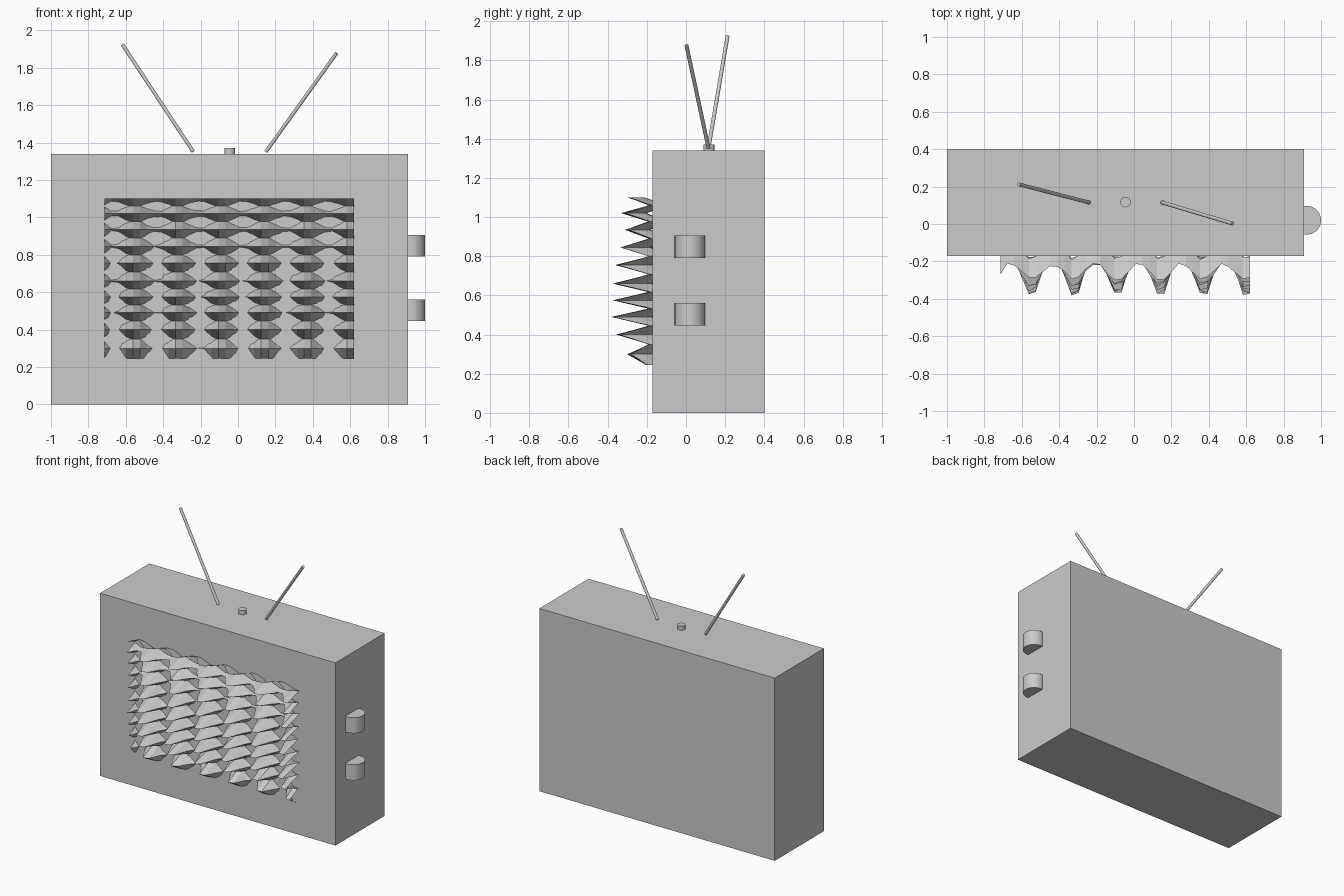
import bpy, bmesh, math, random
from mathutils import Vector

if "Cube" in bpy.data.objects:
    bpy.data.objects.remove(bpy.data.objects["Cube"])

random.seed(4)
FRONT = -0.17


def box(name, lo, hi):
    bpy.ops.mesh.primitive_cube_add(size=1, location=[(a + b) / 2 for a, b in zip(lo, hi)])
    ob = bpy.context.object
    ob.name = name
    ob.scale = [b - a for a, b in zip(lo, hi)]
    return ob


def rod(name, start, end, radius, sides):
    a, b = Vector(start), Vector(end)
    bpy.ops.mesh.primitive_cylinder_add(vertices=sides, radius=radius,
                                        depth=(b - a).length, location=(a + b) / 2)
    ob = bpy.context.object
    ob.name = name
    ob.rotation_euler = (b - a).to_track_quat('Z', 'Y').to_euler()
    return ob


# cabinet
box("cabinet", (-1, FRONT, 0), (0.91, 0.40, 1.34))

# side knobs, half sunk into the cabinet
for name, z in (("upper_knob", 0.79), ("lower_knob", 0.445)):
    rod(name, (0.9225, 0.02, z), (0.9225, 0.02, z + 0.115), 0.0775, 32)

# aerial rods and top button
rod("left_aerial", (-0.24, 0.115, 1.352), (-0.617, 0.212, 1.923), 0.01, 12)
rod("right_aerial", (0.15, 0.115, 1.352), (0.527, 0.002, 1.878), 0.01, 12)
rod("top_button", (-0.045, 0.117, 1.335), (-0.045, 0.117, 1.37), 0.028, 16)

# rippled screen: ridges as (height, reach at wave crest, reach at wave trough)
ridges = [(1.10, .13, .05), (1.02, .16, .04), (.935, .14, .02), (.845, .17, .01),
          (.755, .20, -.02), (.66, .21, 0), (.575, .21, -.01), (.49, .22, -.01),
          (.40, .19, -.02), (.30, .13, -.01)]
rows = []
for i, r in enumerate(ridges):
    rows.append(r)
    if i + 1 < len(ridges):
        rows.append(((r[0] + ridges[i + 1][0]) / 2, .02, -.08))
rows.append((.245, .04, -.06))

bm = bmesh.new()
COLS = 35
grid = []
for z, crest, trough in rows:
    line = []
    for c in range(COLS + 1):
        x = -0.715 + 1.335 * c / COLS
        wave = (0.5 + 0.5 * math.cos(2 * math.pi * (x + 0.55) / 0.23)) ** 1.2
        reach = trough + (crest - trough) * wave + random.uniform(-.012, .008)
        if c == 0:
            reach += 0.03
        line.append(bm.verts.new((x, FRONT - reach, z)))
    grid.append(line)
for a, b in zip(grid, grid[1:]):
    for c in range(COLS):
        bm.faces.new((a[c], b[c], b[c + 1], a[c + 1]))
mesh = bpy.data.meshes.new("rippled_screen")
bm.to_mesh(mesh)
bm.free()
bpy.context.collection.objects.link(bpy.data.objects.new("rippled_screen", mesh))
